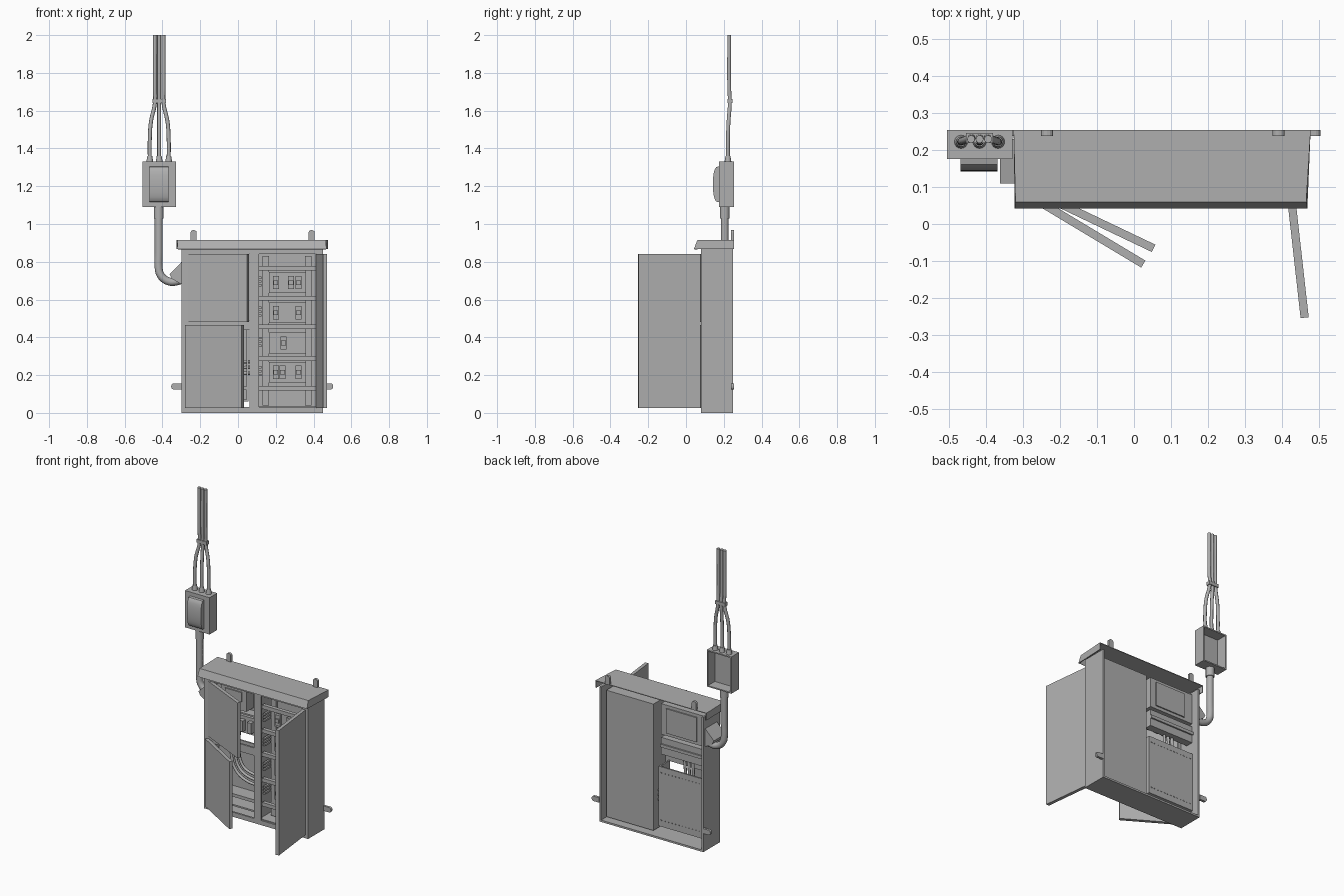
import bpy, bmesh, math
from mathutils import Matrix, Vector

cube = bpy.data.objects.get("Cube")
if cube:
    bpy.data.objects.remove(cube, do_unlink=True)

GREY = (0.43, 0.43, 0.43, 1)
mat = bpy.data.materials.new("steel_grey")
mat.use_nodes = True
mat.diffuse_color = GREY
mat.node_tree.nodes["Principled BSDF"].inputs["Base Color"].default_value = GREY


def add(name, mesh):
    ob = bpy.data.objects.new(name, mesh)
    mesh.materials.clear()
    mesh.materials.append(mat)
    bpy.context.collection.objects.link(ob)
    return ob


def finish(name, bm):
    bmesh.ops.recalc_face_normals(bm, faces=bm.faces)
    mesh = bpy.data.meshes.new(name)
    bm.to_mesh(mesh)
    bm.free()
    return add(name, mesh)


def boxes(name, *spans):
    """One object from boxes given as (x0, x1, y0, y1, z0, z1)."""
    bm = bmesh.new()
    for x0, x1, y0, y1, z0, z1 in spans:
        m = Matrix.Translation(((x0 + x1) / 2, (y0 + y1) / 2, (z0 + z1) / 2))
        bmesh.ops.create_cube(bm, size=1, matrix=m @ Matrix.Diagonal((x1 - x0, y1 - y0, z1 - z0, 1)))
    return finish(name, bm)


def prism(name, points, offset):
    """Extrude a flat outline along an offset."""
    bm = bmesh.new()
    face = bm.faces.new([bm.verts.new(p) for p in points])
    new = bmesh.ops.extrude_face_region(bm, geom=[face])
    moved = [v for v in new["geom"] if isinstance(v, bmesh.types.BMVert)]
    bmesh.ops.translate(bm, verts=moved, vec=offset)
    return finish(name, bm)


def tube(name, points, radius):
    """Round tube through points, with smooth bends."""
    curve = bpy.data.curves.new(name, "CURVE")
    curve.dimensions = "3D"
    curve.bevel_depth = radius
    curve.bevel_resolution = 3
    curve.use_fill_caps = True
    curve.resolution_u = 6
    spline = curve.splines.new("BEZIER")
    spline.bezier_points.add(len(points) - 1)
    for bp, p in zip(spline.bezier_points, points):
        bp.co = p
        bp.handle_left_type = bp.handle_right_type = "AUTO"
    tmp = bpy.data.objects.new("tmp", curve)
    bpy.context.collection.objects.link(tmp)
    mesh = bpy.data.meshes.new_from_object(tmp.evaluated_get(bpy.context.evaluated_depsgraph_get()))
    bpy.data.objects.remove(tmp)
    ob = add(name, mesh)
    smooth(ob)
    return ob


def smooth(ob):
    bpy.ops.object.select_all(action="DESELECT")
    ob.select_set(True)
    bpy.context.view_layer.objects.active = ob
    bpy.ops.object.shade_smooth_by_angle(angle=math.radians(40))


def cone(name, loc, r0, r1, height):
    bm = bmesh.new()
    bmesh.ops.create_cone(bm, cap_ends=True, segments=16, radius1=r0, radius2=r1, depth=height,
                          matrix=Matrix.Translation(loc))
    smooth(finish(name, bm))


def door(name, start, degrees, length, z0, z1):
    ob = boxes(name, (0, length, -0.011, 0.011, z0, z1))
    ob.data.transform(Matrix.Translation((*start, 0)) @ Matrix.Rotation(math.radians(degrees), 4, "Z"))


# Cabinet shell, open at the back
L, R, F, B, T = -0.30, 0.45, 0.08, 0.25, 0.88
boxes("cabinet_walls", (L, L + 0.012, F, B, 0, T), (R - 0.012, R, F, B, 0, T),
      (L, R, F, B, 0, 0.012))
boxes("front_frame", (L, R, F, F + 0.012, 0.84, T), (L, R, F, F + 0.012, 0, 0.03),
      (L, -0.265, F, F + 0.012, 0, T), (0.06, 0.11, F, F + 0.012, 0, T),
      (0.41, R, F, F + 0.012, 0, T), (L, 0.1, F, F + 0.012, 0.44, 0.49))

# Roof cap with a slanted front, open below and behind
bm = bmesh.new()
top = [bm.verts.new(p) for p in ((-0.32, 0.06, 0.915), (0.465, 0.06, 0.915), (0.477, 0.254, 0.915), (-0.325, 0.254, 0.915))]
low = [bm.verts.new(p) for p in ((-0.322, 0.042, 0.868), (0.468, 0.042, 0.868), (0.477, 0.254, 0.868), (-0.325, 0.254, 0.868))]
bm.faces.new(top)
for i, j in ((0, 1), (1, 2), (3, 0)):
    bm.faces.new((top[i], low[i], low[j], top[j]))
roof = finish("roof_cap", bm)
mod = roof.modifiers.new("sheet", "SOLIDIFY")
mod.thickness = 0.006
# Orient the open sheet outward so the thickness goes inward
if roof.data.polygons[0].normal.z < 0:
    roof.data.flip_normals()

# Doors standing open
door("upper_left_door", (-0.263, 0.085), -25.5, 0.35, 0.48, 0.84)
door("lower_left_door", (-0.275, 0.072), -31, 0.35, 0.025, 0.465)
door("right_door", (0.424, 0.075), -83.6, 0.33, 0.025, 0.84)


# Mounting lugs with rounded tips
def lug(name, x, z, direction):
    d = Vector(direction)
    side = Vector((d.z, 0, -d.x))
    base = Vector((x, 0.238, z))
    outline = [base - side * 0.016, base + side * 0.016]
    for k in range(7):
        a = math.pi * k / 6
        outline.append(base + d * (0.042 + 0.012 * math.sin(a)) + side * 0.016 * math.cos(a))
    prism(name, outline, (0, 0.016, 0))


for x, tag in ((-0.235, "right"), (0.39, "left")):
    lug("top_lug_" + tag, x, 0.914, (0, 0, 1))
lug("side_lug_right", L, 0.14, (-1, 0, 0))
lug("side_lug_left", R, 0.14, (1, 0, 0))

# Breaker compartment: tray, rails, panels and breakers
x0, x1 = 0.085, 0.425
boxes("breaker_tray", (x0, x1, 0.205, 0.215, 0.025, 0.85), (x0, x0 + 0.01, 0.09, 0.21, 0.025, 0.85),
      (x1 - 0.01, x1, 0.09, 0.21, 0.025, 0.85), (x0, x1, 0.09, 0.21, 0.84, 0.85),
      (x0, x1, 0.09, 0.21, 0.025, 0.035))
boxes("breaker_uprights", *[(x, x + 0.035, 0.155, 0.175, 0.04, 0.83) for x in (0.13, 0.355)])
boxes("breaker_rails", *[(0.107, 0.413, 0.095, 0.12, z - 0.012, z + 0.012)
                         for z in (0.765, 0.608, 0.455, 0.288, 0.13)])
rows = {0.69: (0.2, 0.28, 0.32), 0.53: (0.2, 0.32), 0.37: (0.24,), 0.215: (0.2, 0.235, 0.32)}
boxes("breaker_panels", *[(0.165, 0.36, 0.14, 0.15, z - 0.055, z + 0.055) for z in rows])
breakers, switches, hinges = [], [], []
for z, xs in rows.items():
    breakers += [(x - 0.016, x + 0.016, 0.122, 0.142, z - 0.035, z + 0.035) for x in xs]
    switches += [(x - 0.013, x + 0.013, 0.112, 0.124, z - 0.012, z + 0.012) for x in xs]
    hinges += [(0.112, 0.125, 0.1, 0.16, z + d, z + d + 0.012) for d in (-0.02, 0, 0.02)]
boxes("breakers", *breakers)
boxes("breaker_switches", *switches)
boxes("busbar_ends", *hinges)

# Meter compartment on the upper right-hand side
boxes("meter_panel", (-0.285, 0.04, 0.19, 0.2, 0.66, 0.86), (-0.285, 0.04, 0.13, 0.2, 0.85, 0.86),
      (0.03, 0.04, 0.13, 0.2, 0.66, 0.86), (-0.285, 0.04, 0.13, 0.2, 0.66, 0.67))
boxes("meter_back_plate", (-0.22, 0.0, 0.2, 0.208, 0.68, 0.84))
boxes("meter", (-0.2, -0.02, 0.115, 0.19, 0.69, 0.83))
boxes("meter_window", (-0.17, -0.05, 0.108, 0.116, 0.75, 0.81))
boxes("terminal_strip", (-0.285, 0.04, 0.15, 0.2, 0.53, 0.64), (-0.285, 0.04, 0.15, 0.21, 0.58, 0.6))
boxes("terminal_fuses", *[(x, x + 0.03, 0.12, 0.15, 0.55, 0.62) for x in (-0.2, -0.14, -0.08, -0.02)])

# Cable compartment below, with bent cables
boxes("cable_tray", (-0.285, 0.055, 0.195, 0.205, 0.06, 0.45), (-0.285, 0.055, 0.1, 0.2, 0.06, 0.07),
      (0.045, 0.055, 0.1, 0.2, 0.06, 0.45), (-0.285, -0.275, 0.1, 0.2, 0.06, 0.45),
      (-0.285, 0.055, 0.1, 0.2, 0.12, 0.14))
boxes("tray_rivets", *[(x / 40 - 0.27, x / 40 - 0.26, 0.204, 0.208, z, z + 0.004)
                       for x in range(13) for z in (0.1, 0.41)])
for i in range(3):
    s = i * 0.03
    tube(f"inner_cable_{i + 1}", [(-0.16 + s, 0.16, 0.56), (-0.16 + s, 0.16, 0.36), (-0.13 + s, 0.16, 0.27 + s / 2),
                                  (-0.06 + s / 2, 0.16, 0.22 + s), (0.09, 0.16, 0.21 + s)], 0.009)

# Conduit, hood and collar
prism("conduit_hood", [(-0.298, 0.11, 0.8), (-0.362, 0.11, 0.735), (-0.35, 0.11, 0.71), (-0.298, 0.11, 0.68)],
      (0, 0.12, 0))
elbow = [(-0.42 + 0.075 * (1 - math.cos(a)), 0.205, 0.768 - 0.075 * math.sin(a))
         for a in [math.pi / 2 * k / 5 for k in range(6)]]
tube("conduit", [(-0.42, 0.205, 1.08), (-0.42, 0.205, 0.85)] + elbow + [(-0.295, 0.205, 0.705)], 0.021)
cone("conduit_collar", (-0.42, 0.205, 1.06), 0.026, 0.026, 0.06)

# Switch box, open at the back, with a bulged front cover
a0, a1, z0, z1 = -0.505, -0.328, 1.09, 1.33
boxes("switch_box", (a0, a0 + 0.008, 0.175, 0.254, z0, z1), (a1 - 0.008, a1, 0.175, 0.254, z0, z1),
      (a0, a1, 0.175, 0.254, z0, z0 + 0.008), (a0, a1, 0.175, 0.254, z1 - 0.008, z1),
      (a0, a1, 0.175, 0.183, z0, z1))
arc = [(-0.468, 0.176 - 0.034 * math.sin(math.pi * k / 12) ** 0.6, 1.21 - 0.095 * math.cos(math.pi * k / 12))
       for k in range(13)]
smooth(prism("switch_cover", arc, (0.1, 0, 0)))

# Overhead wires gathered by a clamp
for i in (-1, 0, 1):
    xb, xt = -0.417 + i * 0.05, -0.417 + i * 0.023
    cone(f"wire_gland_{i + 2}", (xb, 0.222, 1.345), 0.018, 0.013, 0.03)
    tube(f"wire_{i + 2}", [(xb, 0.222, 1.33), (xb, 0.222, 1.45), (xb - i * 0.006, 0.225, 1.54),
                           (xt, 0.232, 1.64), (xt, 0.229, 1.72), (xt, 0.229, 2.0)], 0.0105)
boxes("wire_clamp", (-0.453, -0.381, 0.219, 0.246, 1.64, 1.662))
